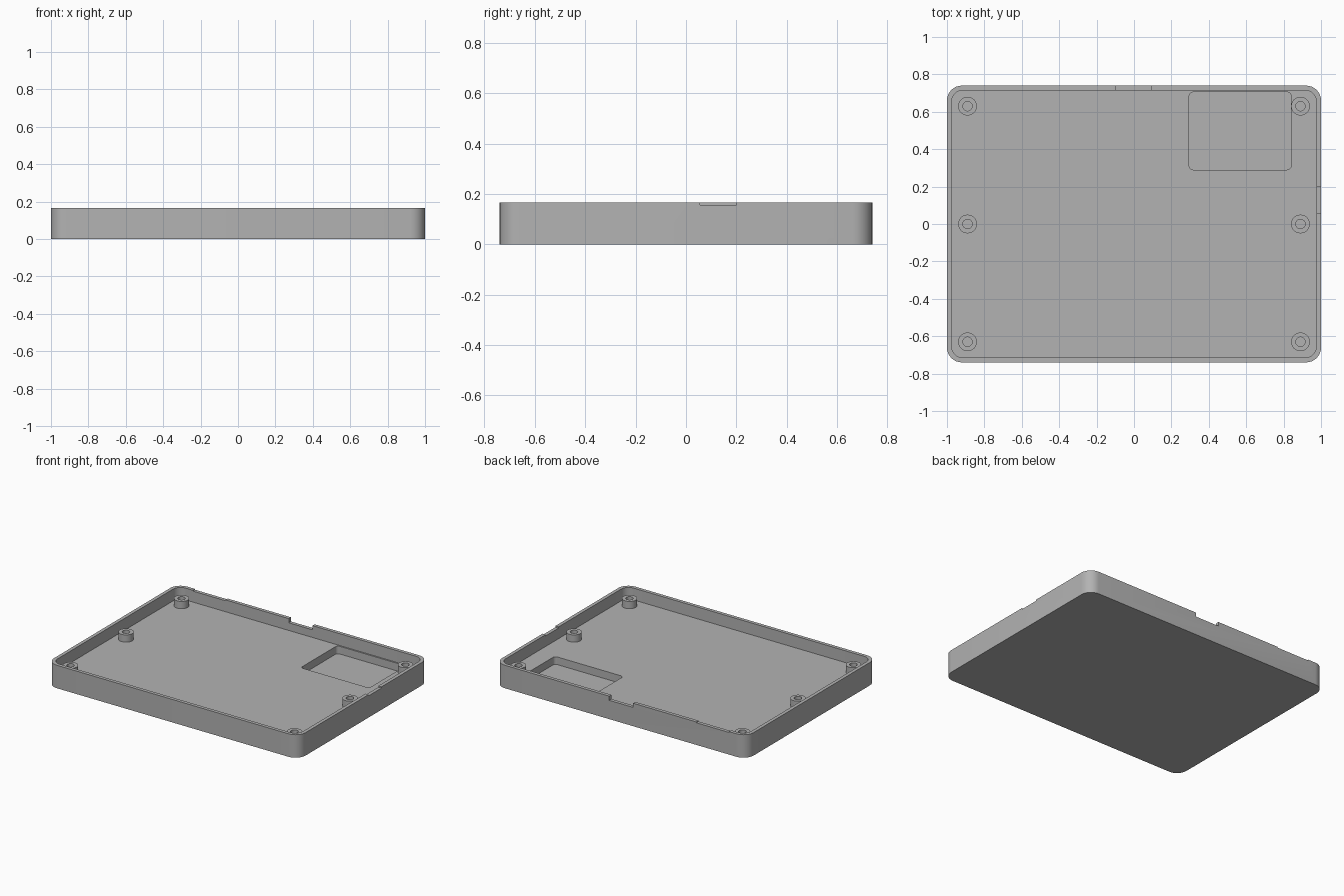
import bpy, bmesh, math

cube = bpy.data.objects.get("Cube")
if cube:
    bpy.data.objects.remove(cube, do_unlink=True)

GREY = (0.45, 0.45, 0.45, 1)
W, D, H = 2.0, 1.48, 0.165
WALL, FLOOR, POCKET, BOSS_TOP = 0.025, 0.08, 0.025, 0.132

plastic = bpy.data.materials.new("grey plastic")
plastic.use_nodes = True
plastic.diffuse_color = GREY
plastic.node_tree.nodes["Principled BSDF"].inputs["Base Color"].default_value = GREY


def finish(name, bm):
    bmesh.ops.recalc_face_normals(bm, faces=bm.faces)
    mesh = bpy.data.meshes.new(name)
    bm.to_mesh(mesh)
    bm.free()
    mesh.materials.append(plastic)
    obj = bpy.data.objects.new(name, mesh)
    bpy.context.collection.objects.link(obj)
    return obj


def rounded_block(name, x0, x1, y0, y1, z0, z1, radius=0.0, steps=8):
    """Prism on a rectangle with rounded corners."""
    bm = bmesh.new()
    corners = [(x1, y1, -1, -1), (x0, y1, 1, -1), (x0, y0, 1, 1), (x1, y0, -1, 1)]
    ring = []
    for i, (x, y, sx, sy) in enumerate(corners):
        for k in range(steps + 1 if radius else 1):
            a = math.pi / 2 * (i + k / steps)
            ring.append(bm.verts.new((x + radius * (sx + math.cos(a)),
                                      y + radius * (sy + math.sin(a)), z0)) if radius
                        else bm.verts.new((x, y, z0)))
    base = bm.faces.new(ring)
    top = bmesh.ops.extrude_face_region(bm, geom=[base])["geom"]
    verts = [v for v in top if isinstance(v, bmesh.types.BMVert)]
    bmesh.ops.translate(bm, verts=verts, vec=(0, 0, z1 - z0))
    return finish(name, bm)


def ring_post(name, x, y, z0, z1, outer, inner, sides=32):
    """Round screw post with a hole."""
    bm = bmesh.new()
    loops = []
    for r, z in ((outer, z0), (outer, z1), (inner, z1), (inner, z0)):
        loops.append([bm.verts.new((x + r * math.cos(math.tau * k / sides),
                                    y + r * math.sin(math.tau * k / sides), z))
                      for k in range(sides)])
    for i in range(4):
        a, b = loops[i], loops[(i + 1) % 4]
        for k in range(sides):
            n = (k + 1) % sides
            bm.faces.new((a[k], a[n], b[n], b[k]))
    return finish(name, bm)


def smooth(obj):
    bpy.ops.object.select_all(action="DESELECT")
    obj.select_set(True)
    bpy.context.view_layer.objects.active = obj
    bpy.ops.object.shade_smooth_by_angle(angle=math.radians(30))


# Tray shell
X, Y = W / 2, D / 2
tray = rounded_block("tray", -X, X, -Y, Y, 0, H, 0.08)
top = H + 0.1
cutters = [
    # Main cavity and the deeper pocket in its floor
    rounded_block("cavity_cutter", WALL - X, X - WALL, WALL - Y, Y - WALL, FLOOR, top, 0.06),
    rounded_block("pocket_cutter", 0.295, 0.84, 0.29, 0.705, POCKET, H, 0.022),
    # Rim notches: back port, shallow side notch, shallow back notch
    rounded_block("back_notch_cutter", -0.097, 0.092, Y - 0.05, Y + 0.05, H - 0.03, top),
    rounded_block("side_notch_cutter", X - 0.05, X + 0.05, 0.055, 0.2, H - 0.009, top),
    rounded_block("small_notch_cutter", -0.86, -0.6, Y - 0.05, Y + 0.05, H - 0.006, top),
]
bpy.context.view_layer.objects.active = tray
for cutter in cutters:
    mod = tray.modifiers.new("cut", "BOOLEAN")
    mod.operation, mod.solver, mod.object = "DIFFERENCE", "EXACT", cutter
    bpy.ops.object.modifier_apply(modifier=mod.name)
    bpy.data.objects.remove(cutter, do_unlink=True)
smooth(tray)

# Screw posts along both short sides
for side, sx in (("left", 1), ("right", -1)):
    for place, y in (("front", -0.63), ("middle", 0), ("back", 0.63)):
        smooth(ring_post(f"{place}_{side}_post", sx * 0.89, y, FLOOR - 0.005,
                         BOSS_TOP, 0.05, 0.025))
